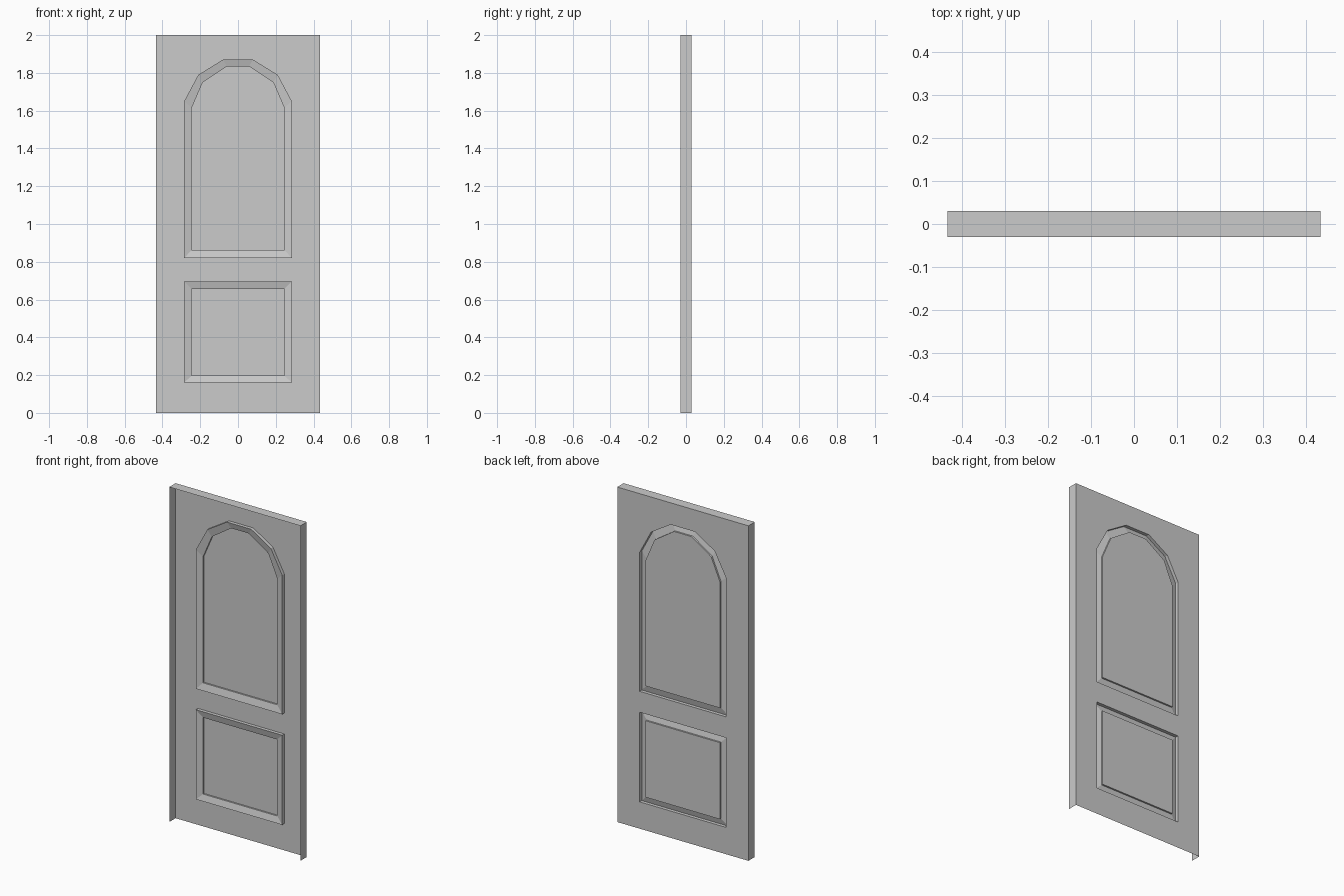
import bpy, bmesh

if "Cube" in bpy.data.objects:
    bpy.data.objects.remove(bpy.data.objects["Cube"])

W, H, T = 0.433, 2.0, 0.03          # half width, height, half thickness
Y_RIM, Y_SLOPE = 0.01, 0.02         # groove depth at outer and inner edge


def panel_outline(half, bottom, right_side):
    """Closed outline: bottom edge plus mirrored right-hand points going up."""
    right = [(half, bottom)] + right_side
    return right + [(-x, z) for x, z in reversed(right)]


def ring(bm, outline, y):
    """Closed edge loop at depth y."""
    vs = [bm.verts.new((x, y, z)) for x, z in outline]
    n = len(vs)
    es = [bm.edges.new((vs[i], vs[(i + 1) % n])) for i in range(n)]
    return vs, es


def skin(bm, a, b):
    """Quads between two loops of equal length."""
    n = len(a)
    for i in range(n):
        j = (i + 1) % n
        bm.faces.new((a[i], a[j], b[j], b[i]))


bm = bmesh.new()
# leaf rectangle on the back plane
leaf, fill_edges = ring(bm, [(W, 0), (W, H), (-W, H), (-W, 0)], T)

# arched upper panel and rectangular lower panel: (outer, inner) outlines
panels = [
    (panel_outline(.285, .82, [(.285, 1.65), (.21, 1.79), (.08, 1.87)]),
     panel_outline(.245, .862, [(.245, 1.615), (.187, 1.75), (.058, 1.835)])),
    (panel_outline(.285, .16, [(.285, .695)]),
     panel_outline(.245, .198, [(.245, .655)])),
]
for outer, inner in panels:
    o1, edges = ring(bm, outer, T)
    fill_edges += edges
    o2, _ = ring(bm, outer, Y_RIM)
    i1, _ = ring(bm, inner, Y_SLOPE)
    i2, _ = ring(bm, inner, T)
    skin(bm, o1, o2)
    skin(bm, o2, i1)
    skin(bm, i1, i2)
    bm.faces.new(i2)

# flat leaf around the panels
bmesh.ops.triangle_fill(bm, use_beauty=True, use_dissolve=False,
                        edges=fill_edges, normal=(0, 1, 0))

# sides and top; front and bottom stay open
front = [bm.verts.new((v.co.x, -T, v.co.z)) for v in leaf]
for i in range(3):
    bm.faces.new((leaf[i], leaf[i + 1], front[i + 1], front[i]))

bmesh.ops.recalc_face_normals(bm, faces=bm.faces)
# make the leaf face outward (+y)
if sum(f.normal.y * f.calc_area() for f in bm.faces) < 0:
    bmesh.ops.reverse_faces(bm, faces=bm.faces)
bmesh.ops.dissolve_limit(bm, angle_limit=0.001, verts=bm.verts[:],
                         edges=[e for e in bm.edges if len(e.link_faces) == 2])

mesh = bpy.data.meshes.new("door_leaf")
bm.to_mesh(mesh)
bm.free()
door = bpy.data.objects.new("door_leaf", mesh)
bpy.context.collection.objects.link(door)
